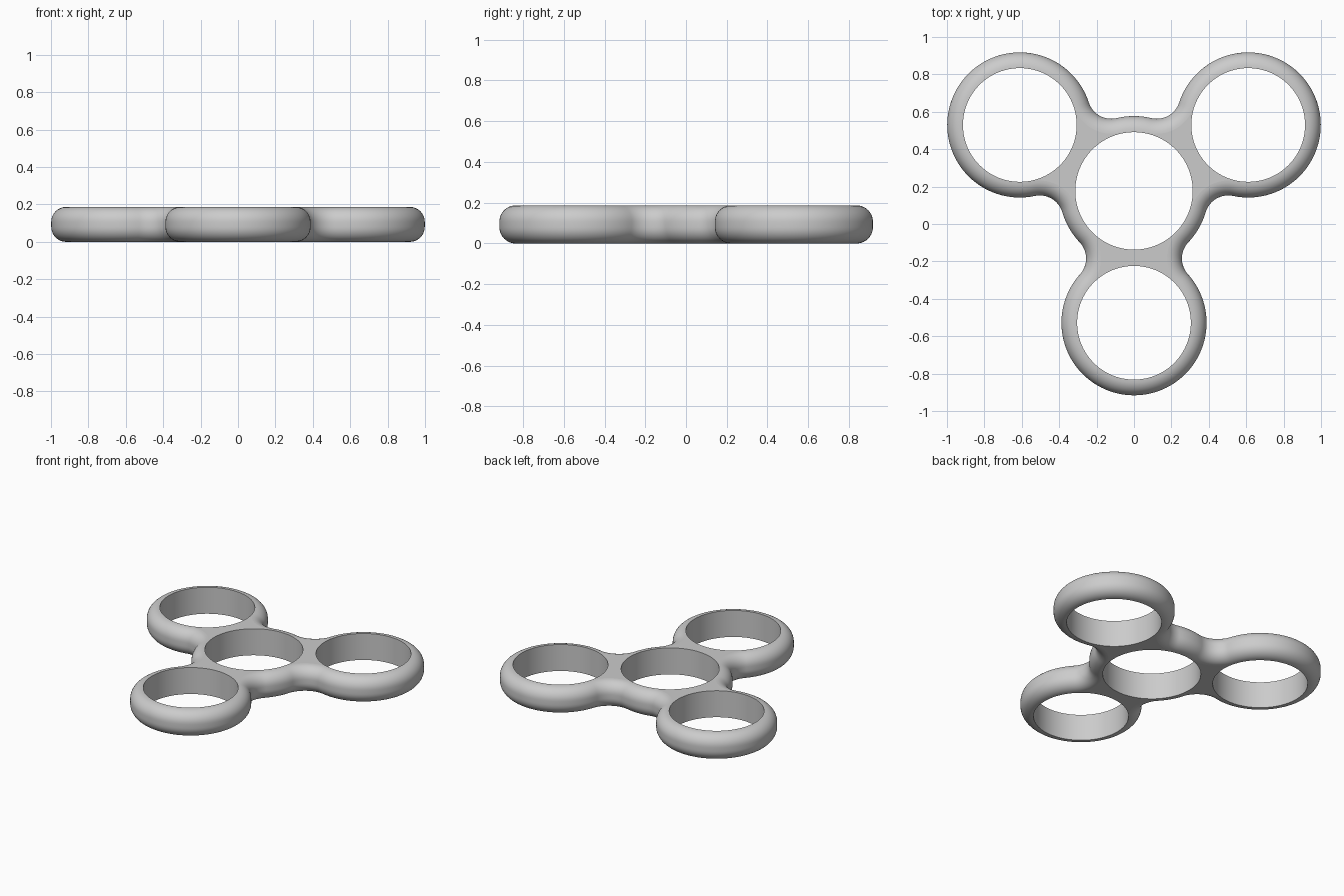
import bpy, bmesh
from math import sin, cos, pi, atan2, sqrt, radians
from mathutils import Vector, Matrix

cube = bpy.data.objects.get("Cube")
if cube:
    bpy.data.objects.remove(cube, do_unlink=True)

HEIGHT = 0.187
ROUND = 0.08            # radius of the rounded outer rim
HUB_Y = 0.177
REACH = 0.705           # hub centre to lobe centre
HUB_R, LOBE_R, FILLET = 0.40, 0.388, 0.126
HUB_HOLE, LOBE_HOLE = 0.314, 0.304
ARMS = [radians(a) for a in (-90, 30, 150)]

# Plain grey body colour
grey = bpy.data.materials.new("grey_plastic")
grey.use_nodes = True
colour = (0.6, 0.6, 0.6, 1)
grey.diffuse_color = colour
grey.node_tree.nodes["Principled BSDF"].inputs["Base Color"].default_value = colour


def arc(cx, cy, r, start, end, n):
    """Arc points without the last one, so arcs chain together."""
    return [Vector((cx + r * cos(t), cy + r * sin(t), 0))
            for t in (start + (end - start) * i / n for i in range(n))]


def outline(inset):
    """Three lobes blended into the hub by concave fillets, shrunk by inset."""
    r1, r2 = HUB_R + FILLET, LOBE_R + FILLET
    a = (REACH ** 2 + r1 ** 2 - r2 ** 2) / (2 * REACH)
    h = sqrt(r1 ** 2 - a ** 2)
    t1, t2 = atan2(h, a), atan2(h, REACH - a)
    f = FILLET + inset
    arm = (arc(a, -h, f, pi - t1, t2, 20)
           + arc(REACH, 0, LOBE_R - inset, t2 - pi, pi - t2, 80)
           + arc(a, h, f, -t2, t1 - pi, 20)
           + arc(0, 0, HUB_R - inset, t1, 2 * pi / 3 - t1, 10))
    return [Matrix.Rotation(angle, 3, 'Z') @ p for angle in ARMS for p in arm]


bm = bmesh.new()


def add_loop(points, z):
    return [bm.verts.new((p.x, p.y + HUB_Y, z)) for p in points]


def skin(lower, upper):
    for i in range(len(lower)):
        j = (i + 1) % len(lower)
        bm.faces.new((lower[i], lower[j], upper[j], upper[i])).smooth = True


# Rounded outer rim
STEPS = 10
quarter = [i * pi / 2 / STEPS for i in range(STEPS + 1)]
section = [(ROUND * (1 - sin(t)), ROUND * (1 - cos(t))) for t in quarter]
section += [(i, HEIGHT - z) for i, z in reversed(section)]
rim = [add_loop(outline(i), z) for i, z in section]
for lower, upper in zip(rim, rim[1:]):
    skin(lower, upper)

# Four straight bores
bottoms, tops = [rim[0]], [rim[-1]]
bores = [(0, 0, HUB_HOLE)]
bores += [(REACH * cos(a), REACH * sin(a), LOBE_HOLE) for a in ARMS]
for x, y, r in bores:
    circle = arc(x, y, r, 0, 2 * pi, 96)
    low, high = add_loop(circle, 0), add_loop(circle, HEIGHT)
    skin(high, low)
    bottoms.append(low)
    tops.append(high)

# Flat top and bottom faces around the bores
for loops, normal in ((bottoms, (0, 0, -1)), (tops, (0, 0, 1))):
    edges = [bm.edges.get((v, loop[i - 1])) for loop in loops for i, v in enumerate(loop)]
    made = bmesh.ops.triangle_fill(bm, edges=edges, use_beauty=True, normal=normal)
    for face in made["geom"]:
        if isinstance(face, bmesh.types.BMFace):
            face.smooth = False
bmesh.ops.recalc_face_normals(bm, faces=bm.faces)

# Sharp bore edges
for e in bm.edges:
    if len(e.link_faces) == 2 and e.calc_face_angle() > radians(40):
        e.smooth = False

mesh = bpy.data.meshes.new("spinner_body")
bm.to_mesh(mesh)
bm.free()
mesh.materials.append(grey)
body = bpy.data.objects.new("spinner_body", mesh)
bpy.context.collection.objects.link(body)
